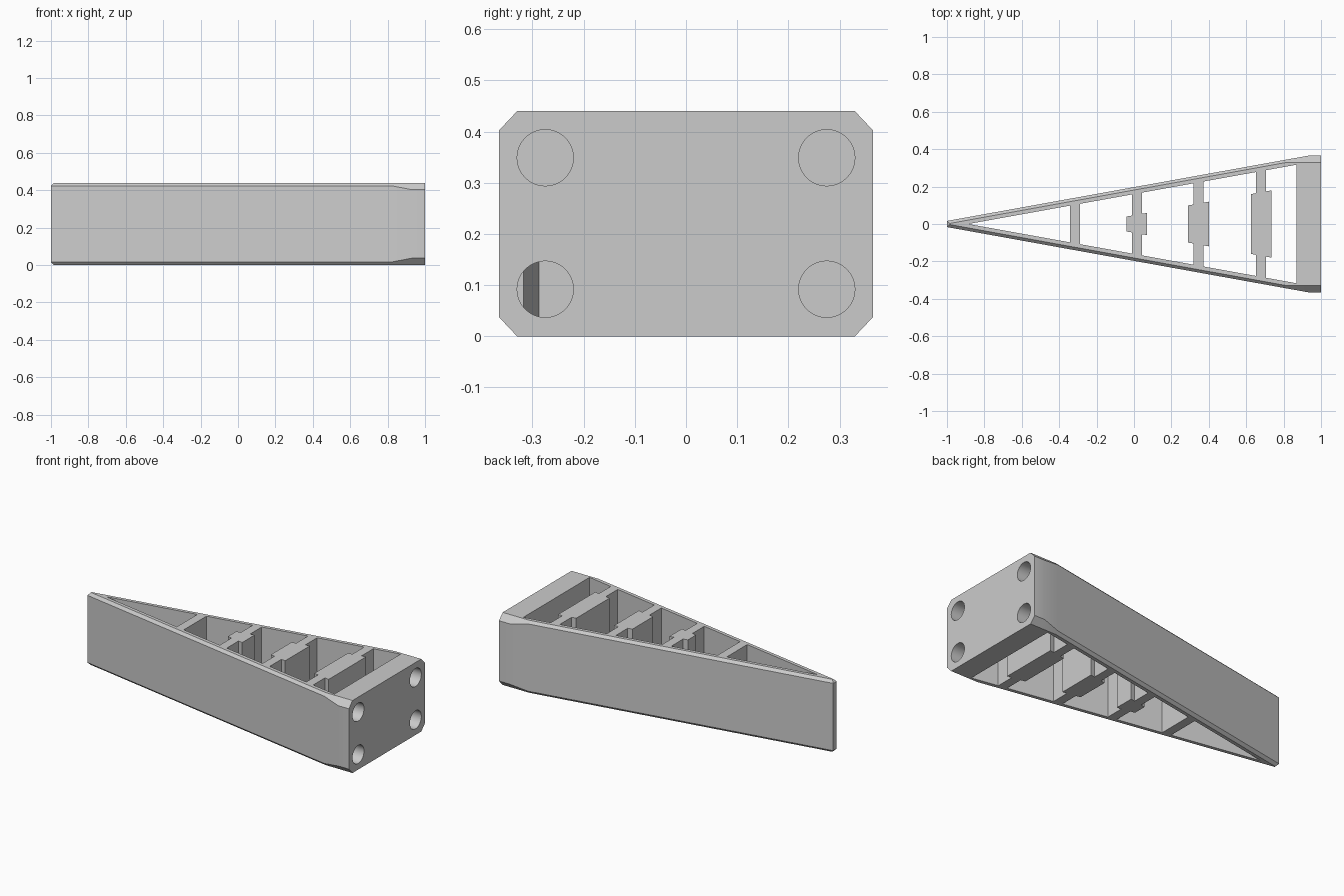
import bpy, bmesh
from math import pi, radians
from mathutils import Matrix

HEIGHT = 0.44
SLOPE = 0.1806
WALL = 0.037
PLATE_X = 0.87

cube = bpy.data.objects.get("Cube")
if cube:
    bpy.data.objects.remove(cube)

grey = bpy.data.materials.new("plain grey")
grey.use_nodes = True
colour = (0.6, 0.6, 0.6, 1)
grey.diffuse_color = colour
grey.node_tree.nodes["Principled BSDF"].inputs["Base Color"].default_value = colour


def side_y(x, inset=0.0):
    """Half width of the wedge at x, moved in by inset."""
    return max(0.365 + (x - 0.93) * SLOPE - inset, 0.0)


def make_object(name, bm):
    bmesh.ops.recalc_face_normals(bm, faces=bm.faces)
    mesh = bpy.data.meshes.new(name)
    bm.to_mesh(mesh)
    bm.free()
    mesh.materials.append(grey)
    obj = bpy.data.objects.new(name, mesh)
    bpy.context.collection.objects.link(obj)
    return obj


def loft(name, rings):
    """Skin closed rings of points and cap both ends."""
    bm = bmesh.new()
    loops = [[bm.verts.new(p) for p in ring] for ring in rings]
    n = len(loops[0])
    for a, b in zip(loops, loops[1:]):
        for i in range(n):
            j = (i + 1) % n
            bm.faces.new((a[i], a[j], b[j], b[i]))
    bm.faces.new(loops[0][::-1])
    bm.faces.new(loops[-1])
    return make_object(name, bm)


def mirrored(half):
    """Close a half outline across the y = 0 plane."""
    return half + [(x, -y, *z) for x, y, *z in reversed(half)]


def prism(name, half, z0, z1):
    outline = mirrored(half)
    return loft(name, [[(x, y, z) for x, y in outline] for z in (z0, z1)])


# Wedge body with chamfers that widen towards the thick end
middle = [(-1, side_y(-1), 0.016), (0.82, side_y(0.82), 0.016),
          (0.93, 0.365, 0.037), (1, 0.365, 0.037)]
cap = [(-0.985, 0.003, 0), (0.82, 0.33, 0), (0.93, 0.33, 0), (1, 0.33, 0)]
low = [mirrored(cap), mirrored(middle)]
high = [[(x, y, HEIGHT - z) for x, y, z in ring] for ring in reversed(low)]
body = loft("wedge_shell", low + high)

# Cavity open at top and bottom
tip = -0.88
cavity = prism("cavity_cutter", [(tip, side_y(tip, WALL)),
                                 (PLATE_X, side_y(PLATE_X, WALL))], -0.1, HEIGHT + 0.1)
cutters = [cavity]

# Four round holes through the end plate
for y in (-0.275, 0.275):
    for z in (0.092, 0.349):
        bm = bmesh.new()
        bmesh.ops.create_cone(bm, cap_ends=True, segments=48, radius1=0.055,
                              radius2=0.055, depth=0.23,
                              matrix=Matrix.Translation((PLATE_X + 0.115, y, z))
                              @ Matrix.Rotation(pi / 2, 4, 'Y'))
        cutters.append(make_object("hole_cutter", bm))

bpy.context.view_layer.objects.active = body
for cutter in cutters:
    cutter.hide_render = True
    mod = body.modifiers.new("cut", 'BOOLEAN')
    mod.operation = 'DIFFERENCE'
    mod.solver = 'EXACT'
    mod.object = cutter
    bpy.ops.object.modifier_apply(modifier=mod.name)
for cutter in cutters:
    bpy.data.objects.remove(cutter)

# Cross ribs, the wider ones with a thick centre block
for i, (x, thick) in enumerate([(-0.315, False), (0.015, True),
                                (0.345, True), (0.68, True)]):
    a, b = x - 0.027, x + 0.027
    half = [(a, side_y(a, WALL)), (b, side_y(b, WALL))]
    if thick:
        c, d = x - 0.055, x + 0.055
        inset = WALL + 0.113
        half = ([(c, side_y(c, inset)), (a, side_y(a, inset))] + half
                + [(b, side_y(b, inset)), (d, side_y(d, inset))])
    prism(f"cross_rib_{i + 1}", half, 0, HEIGHT)

# Smooth hole walls and the gentle side bend, keep edges sharp
bpy.ops.object.select_all(action='DESELECT')
body.select_set(True)
bpy.context.view_layer.objects.active = body
bpy.ops.object.shade_smooth_by_angle(angle=radians(25))
